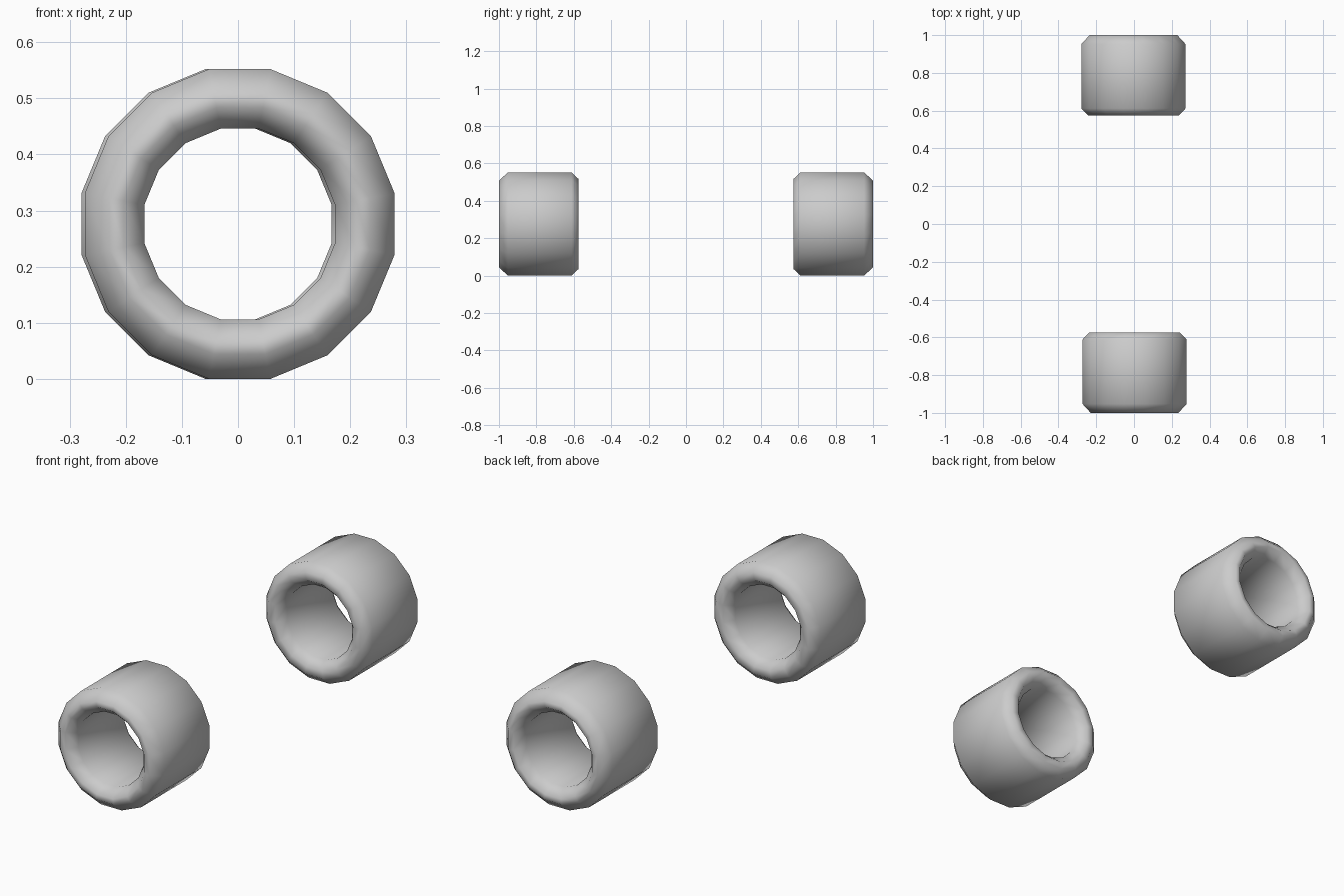
import bpy, bmesh
from math import sin, cos, pi

if "Cube" in bpy.data.objects:
    bpy.data.objects.remove(bpy.data.objects["Cube"])

SIDES = 16
CENTRE_Z = 0.276
SCALE = 1 / cos(pi / SIDES)   # flat-to-centre distance -> corner radius

# Closed cross-section: (distance to flat, distance from the model's middle)
PROFILE = [
    (0.276, 0.952), (0.232, 1.0), (0.207, 1.0), (0.170, 0.955),
    (0.170, 0.615), (0.205, 0.574), (0.240, 0.574), (0.276, 0.612),
]


def ring(name, side):
    """Chamfered 16-sided sleeve around the y axis."""
    bm = bmesh.new()
    loops = []
    for r, y in PROFILE:
        loop = []
        for i in range(SIDES):
            a = 2 * pi * (i + 0.5) / SIDES
            loop.append(bm.verts.new((r * SCALE * cos(a) - 0.003 * side,
                                      y * side,
                                      CENTRE_Z + r * SCALE * sin(a))))
        loops.append(loop)
    for j, a in enumerate(loops):
        b = loops[(j + 1) % len(loops)]
        for i in range(SIDES):
            k = (i + 1) % SIDES
            bm.faces.new((a[i], a[k], b[k], b[i])).smooth = True
    bmesh.ops.recalc_face_normals(bm, faces=bm.faces)
    mesh = bpy.data.meshes.new(name)
    bm.to_mesh(mesh)
    bm.free()
    bpy.context.collection.objects.link(bpy.data.objects.new(name, mesh))


# Front and back sleeves
ring("front_ring", -1)
ring("back_ring", 1)
